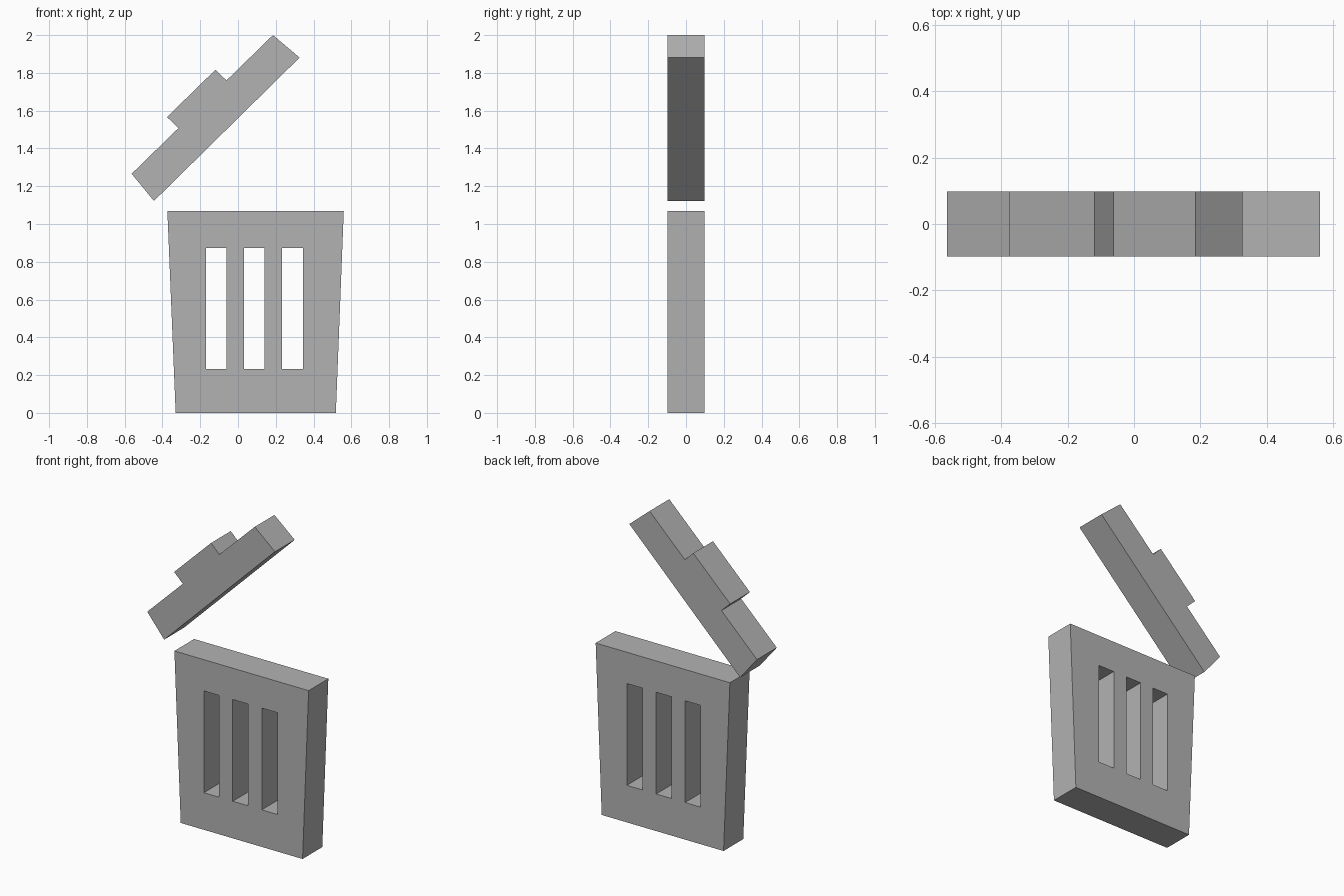
import bpy
import bmesh

DEPTH = 0.196  # front-to-back thickness shared by both parts

cube = bpy.data.objects.get("Cube")
if cube:
    bpy.data.objects.remove(cube, do_unlink=True)

# Single plain grey
grey = bpy.data.materials.new("plain_grey")
grey.use_nodes = True
colour = (0.45, 0.45, 0.45, 1)
grey.diffuse_color = colour
grey.node_tree.nodes["Principled BSDF"].inputs["Base Color"].default_value = colour


def extrude_profile(name, points, depth=DEPTH):
    """Solid made by extruding an x-z outline along y, centred on y = 0."""
    bm = bmesh.new()
    face = bm.faces.new([bm.verts.new((x, -depth / 2, z)) for x, z in points])
    result = bmesh.ops.extrude_face_region(bm, geom=[face])
    verts = [v for v in result["geom"] if isinstance(v, bmesh.types.BMVert)]
    bmesh.ops.translate(bm, verts=verts, vec=(0, depth, 0))
    bmesh.ops.recalc_face_normals(bm, faces=bm.faces)
    mesh = bpy.data.meshes.new(name)
    bm.to_mesh(mesh)
    bm.free()
    mesh.materials.append(grey)
    obj = bpy.data.objects.new(name, mesh)
    bpy.context.collection.objects.link(obj)
    return obj


# Tapered bin body
body = extrude_profile("bin_body", [(-0.33, 0), (0.518, 0), (0.56, 1.07), (-0.374, 1.07)])

# Three upright slots cut right through the body
for i, (left, right) in enumerate([(-0.169, -0.062), (0.032, 0.139), (0.234, 0.343)]):
    cutter = extrude_profile(f"slot_cutter_{i + 1}",
                             [(left, 0.233), (right, 0.233), (right, 0.873), (left, 0.873)],
                             DEPTH * 2)
    cutter.hide_render = True
    cut = body.modifiers.new("slot", 'BOOLEAN')
    cut.operation = 'DIFFERENCE'
    cut.solver = 'EXACT'
    cut.object = cutter

# Bake the cuts, then drop the cutters
bpy.context.view_layer.update()
graph = bpy.context.evaluated_depsgraph_get()
baked = bpy.data.meshes.new_from_object(body.evaluated_get(graph))
cutters = [m.object for m in body.modifiers]
body.modifiers.clear()
body.data = baked
for cutter in cutters:
    bpy.data.objects.remove(cutter, do_unlink=True)

# Tilted lid with its handle block, as one outline
extrude_profile("open_lid", [
    (-0.445, 1.122), (0.326, 1.881), (0.185, 2.0), (-0.061, 1.76),
    (-0.119, 1.817), (-0.376, 1.566), (-0.315, 1.508), (-0.563, 1.266)])
